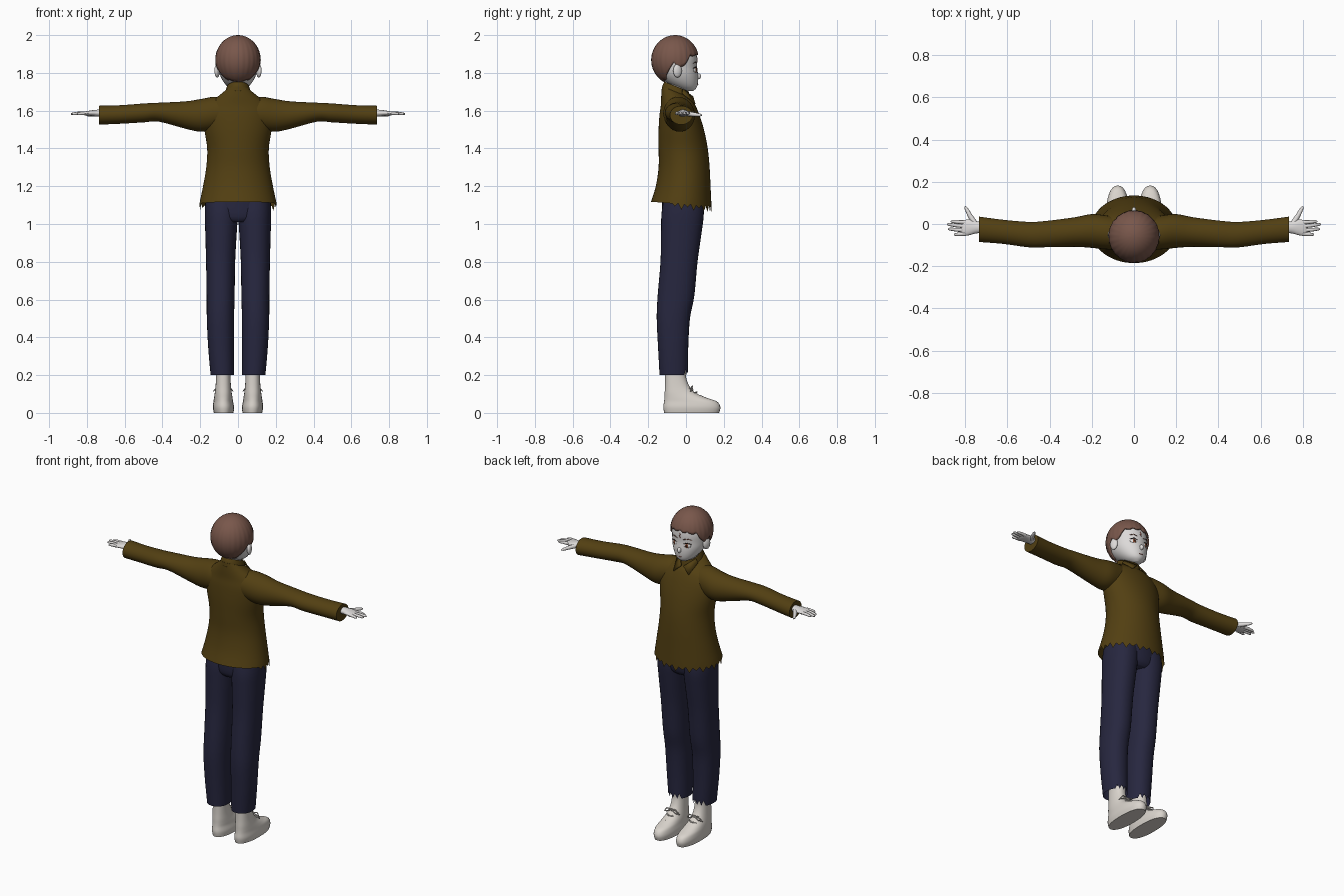
import bpy, bmesh, math
from mathutils import Matrix, Vector

cube = bpy.data.objects.get("Cube")
if cube:
    bpy.data.objects.remove(cube)


def material(name, r, g, b):
    m = bpy.data.materials.new(name)
    m.use_nodes = True
    m.diffuse_color = (r, g, b, 1)
    m.node_tree.nodes["Principled BSDF"].inputs["Base Color"].default_value = (r, g, b, 1)
    return m


SKIN = material("pale skin", 0.72, 0.70, 0.69)
HAIR = material("brown hair", 0.19, 0.095, 0.07)
SHIRT = material("olive brown cloth", 0.085, 0.05, 0.006)
TROUSER = material("navy cloth", 0.02, 0.02, 0.05)
SHOE = material("off white leather", 0.70, 0.66, 0.61)
WHITE = material("eye white", 0.85, 0.85, 0.85)
IRIS = material("reddish brown iris", 0.25, 0.07, 0.03)
DARK = material("dark lash", 0.02, 0.012, 0.01)
LIP = material("dull red", 0.40, 0.12, 0.09)


def add(name, bm, mat):
    bmesh.ops.recalc_face_normals(bm, faces=bm.faces)
    me = bpy.data.meshes.new(name)
    bm.to_mesh(me)
    bm.free()
    me.materials.append(mat)
    ob = bpy.data.objects.new(name, me)
    bpy.context.collection.objects.link(ob)
    return ob


def smooth_rings(rings, steps=4):
    """Catmull-Rom interpolation through the ring settings."""
    out = []
    for i in range(len(rings) - 1):
        a, b, c, d = (rings[max(0, min(len(rings) - 1, i + k))] for k in (-1, 0, 1, 2))
        for s in range(steps):
            t = s / steps
            out.append([q + t / 2 * ((r - p) + t * (2 * p - 5 * q + 4 * r - w + t * (3 * (q - r) + w - p)))
                        for p, q, r, w in zip(a, b, c, d)])
    return out + [list(rings[-1])]


def loft(name, rings, mat, axis="z", n=32, power=2, caps=(True, True), edit=None):
    """Rings are (position, centre u, centre v, radius u, radius v, tilt)."""
    bm = bmesh.new()
    rows = []
    for k, (p, cu, cv, ru, rv, tilt) in enumerate(smooth_rings(rings)):
        row = []
        for i in range(n):
            c, s = (math.cos(2 * math.pi * i / n), math.sin(2 * math.pi * i / n))
            du = ru * math.copysign(abs(c) ** (2 / power), c)
            dv = rv * math.copysign(abs(s) ** (2 / power), s)
            q = p + tilt * dv
            co = Vector((cu + du, cv + dv, q)) if axis == "z" else Vector((q, cu + du, cv + dv))
            if edit and k == 0:
                co.z += edit(i, co)
            row.append(bm.verts.new(co))
        rows.append(row)
    for a, b in zip(rows, rows[1:]):
        for i in range(n):
            j = (i + 1) % n
            bm.faces.new((a[i], a[j], b[j], b[i]))
    for flag, row in zip(caps, (rows[0], rows[-1])):
        if flag:
            bm.faces.new(row)
    return add(name, bm, mat)


def ball(name, centre, size, mat, turn=0):
    bm = bmesh.new()
    bmesh.ops.create_uvsphere(bm, u_segments=20, v_segments=12, radius=1)
    bm.transform(Matrix.Translation(centre) @ Matrix.Rotation(turn, 4, "Z") @ Matrix.Diagonal((*size, 1)))
    return add(name, bm, mat)


def tube(name, points, radii, mat):
    cu = bpy.data.curves.new(name, "CURVE")
    cu.dimensions = "3D"
    cu.bevel_depth = 1
    cu.bevel_resolution = 2
    cu.use_fill_caps = True
    sp = cu.splines.new("POLY")
    sp.points.add(len(points) - 1)
    for pt, co, r in zip(sp.points, points, radii):
        pt.co = (*co, 1)
        pt.radius = r
    cu.materials.append(mat)
    ob = bpy.data.objects.new(name, cu)
    bpy.context.collection.objects.link(ob)
    return ob


# Head, nose, mouth and neck
loft("head", [(1.703, 0, .015, .015, .02, 0), (1.72, 0, .003, .047, .052, 0),
              (1.75, 0, -.02, .075, .083, 0), (1.79, 0, -.04, .096, .104, 0),
              (1.83, 0, -.05, .104, .109, 0), (1.88, 0, -.055, .107, .113, 0),
              (1.93, 0, -.055, .09, .1, 0), (1.97, 0, -.055, .05, .055, 0)], SKIN)
ball("nose", (0, .064, 1.782), (.011, .016, .016), SKIN)
tube("mouth", [(-.018, .058, 1.742), (0, .062, 1.74), (.018, .058, 1.742)], (.001, .003, .001), LIP)
tube("forehead_mark", [(.004, .057, 1.885), (-.004, .059, 1.872), (.005, .059, 1.87), (-.002, .06, 1.857)],
     (.002,) * 4, LIP)
loft("neck", [(1.62, 0, -.05, .046, .05, 0), (1.70, 0, -.045, .044, .048, 0),
              (1.76, 0, -.045, .046, .05, 0)], SKIN)

# Hair cap with a scalloped hairline: keys are (turn from the front, reach down) in degrees
HAIRLINE = [(0, 73), (50, 78), (70, 104), (80, 106), (92, 94), (108, 112), (125, 138), (180, 152)]


def reach(deg):
    for (a, p), (b, q) in zip(HAIRLINE, HAIRLINE[1:]):
        if deg <= b:
            return p + (q - p) * (deg - a) / (b - a)
    return HAIRLINE[-1][1]


bm = bmesh.new()
crown = bm.verts.new((0, -.058, 2))
rows = []
for i in range(96):
    deg = (i + .5) * 3.75 - 180
    end = math.radians(reach(abs(deg)) + 4 * abs(math.sin(math.radians(deg * 7.5))))
    row = []
    for k in range(1, 15):
        p, a = end * k / 14, math.radians(deg)
        lump = 1 + .008 * math.sin(a * 24) * math.sin(p) ** 2
        row.append(bm.verts.new((.12 * lump * math.sin(p) * math.sin(a),
                                 -.058 + .126 * lump * math.sin(p) * math.cos(a),
                                 1.868 + .132 * math.cos(p))))
    rows.append(row)
for a, b in zip(rows, rows[1:] + rows[:1]):
    bm.faces.new((crown, a[0], b[0]))
    for k in range(13):
        bm.faces.new((a[k], a[k + 1], b[k + 1], b[k]))
hair = add("hair", bm, HAIR)
mod = hair.modifiers.new("thickness", "SOLIDIFY")
mod.thickness = .012

# Shirt body with a ragged front hem
loft("shirt_body", [(1.105, 0, -.025, .205, .16, -.08), (1.2, 0, -.015, .185, .145, 0),
                    (1.3, 0, -.01, .168, .135, 0), (1.4, 0, -.015, .163, .13, 0),
                    (1.5, 0, -.025, .178, .12, 0), (1.58, 0, -.035, .183, .105, 0),
                    (1.63, 0, -.042, .16, .091, 0), (1.665, 0, -.048, .118, .083, -.15),
                    (1.70, 0, -.055, .068, .072, -.4)],
     SHIRT, n=60, caps=(False, True),
     edit=lambda i, co: (-.03, 0, -.015, .004)[i % 4] if co.y > -.06 else 0)
collar = loft("collar_band", [(1.675, 0, -.052, .072, .078, -.4), (1.705, 0, -.052, .065, .072, -.4),
                              (1.728, 0, -.05, .058, .064, -.4)], SHIRT, caps=(False, False))
collar.modifiers.new("thickness", "SOLIDIFY").thickness = .008

# Hips of the trousers
loft("trouser_hips", [(1.01, 0, -.02, .10, .085, 0), (1.04, 0, -.018, .16, .105, 0),
                      (1.13, 0, -.015, .17, .112, 0)], TROUSER)

for s, side in ((1, "left_"), (-1, "right_")):
    # Ear, eye and brow
    ball(side + "ear", (s * .11, -.045, 1.812), (.013, .024, .036), SKIN, s * .35)
    ball(side + "eye_white", (s * .043, .0475, 1.815), (.021, .007, .014), WHITE, -s * .4)
    ball(side + "iris", (s * .042, .0525, 1.815), (.010, .004, .013), IRIS, -s * .4)
    ball(side + "pupil", (s * .042, .0555, 1.815), (.005, .002, .007), DARK, -s * .4)
    tube(side + "upper_lash", [(s * .022, .058, 1.825), (s * .043, .054, 1.832), (s * .066, .039, 1.824)],
         (.001, .003, .002), DARK)
    tube(side + "brow", [(s * .02, .057, 1.85), (s * .045, .052, 1.857), (s * .068, .037, 1.85)],
         (.001, .003, .001), HAIR)

    # Collar point
    bm = bmesh.new()
    bm.faces.new([bm.verts.new(c) for c in ((s * .006, .034, 1.672), (s * .05, .046, 1.632),
                                            (s * .07, -.02, 1.69), (s * .055, -.02, 1.712))])
    flap = add(side + "collar_point", bm, SHIRT)
    flap.modifiers.new("thickness", "SOLIDIFY").thickness = .006

    # Sleeve
    arm = [(.06, -.045, 1.59, .075, .08, 0), (.13, -.04, 1.585, .08, .088, 0),
           (.2, -.033, 1.575, .08, .086, 0), (.28, -.038, 1.577, .07, .072, 0),
           (.42, -.048, 1.592, .062, .05, 0), (.5, -.05, 1.588, .06, .05, 0),
           (.62, -.037, 1.58, .057, .049, 0), (.735, -.025, 1.576, .06, .05, 0)]
    loft(side + "sleeve", [(s * r[0], *r[1:]) for r in arm], SHIRT, axis="x")

    # Hand: palm, four fingers and thumb
    palm = [(.70, -.018, 1.587, .026, .02, 0), (.745, -.016, 1.587, .028, .018, 0),
            (.78, -.016, 1.587, .037, .014, 0), (.81, -.02, 1.585, .037, .010, 0),
            (.822, -.021, 1.584, .03, .005, 0)]
    loft(side + "palm", [(s * r[0], *r[1:]) for r in palm], SKIN, axis="x", n=20)
    for finger, y0, x1, y1 in (("index", .008, .868, .012), ("middle", -.011, .885, -.002),
                               ("ring", -.03, .88, -.024), ("little", -.047, .853, -.05)):
        mid = (s * (x1 + .805) / 2, (y0 + y1) / 2, 1.586)
        tube(side + finger + "_finger", [(s * .80, y0, 1.586), mid, (s * (x1 - .008), y1, 1.583),
                                         (s * x1, y1, 1.582)], (.0095, .0088, .007, .003), SKIN)
    tube(side + "thumb", [(s * .752, .0, 1.585), (s * .778, .042, 1.58), (s * .795, .074, 1.577),
                          (s * .80, .084, 1.576)], (.014, .011, .008, .003), SKIN)

    # Trouser leg with a torn front hem
    leg = [(.2, .083, -.065, .062, .075, 0), (.35, .09, -.068, .068, .08, 0),
           (.5, .093, -.067, .072, .088, 0), (.62, .092, -.053, .074, .097, 0),
           (.8, .092, -.037, .077, .098, 0), (.95, .09, -.025, .083, .107, 0),
           (1.05, .088, -.018, .088, .112, 0), (1.12, .085, -.015, .088, .105, 0)]
    loft(side + "trouser_leg", [(r[0], s * r[1], *r[2:]) for r in leg], TROUSER, power=2.2,
         caps=(False, True), edit=lambda i, co: (.03 if i % 2 else 0) if co.y > -.015 else 0)

    # Shoe and laces
    shoe = [(0, .076, .03, .052, .145, 0), (.03, .077, .031, .056, .151, 0),
            (.06, .078, .024, .052, .14, 0), (.08, .078, -.002, .049, .112, 0),
            (.105, .078, -.03, .045, .083, 0), (.14, .078, -.046, .041, .065, 0),
            (.19, .078, -.055, .038, .055, 0), (.23, .078, -.055, .038, .055, 0)]
    loft(side + "shoe", [(r[0], s * r[1], *r[2:]) for r in shoe], SHOE, power=2.3)
    for k in range(3):
        y, z = .028 + .026 * k, .132 - .022 * k
        tube(side + "lace_%d" % (k + 1), [(s * .055, y - .012, z - .004), (s * .078, y + .003, z),
                                          (s * .101, y - .012, z - .004)], (.004,) * 3, SHOE)
    for d in (-1, 1):
        tube(side + "lace_bow", [(s * .078, .03, .138), (s * .078 + d * .03, .035, .142),
                                 (s * .078 + d * .052, .025, .115), (s * .078 + d * .03, .036, .122),
                                 (s * .078, .03, .138)], (.0035,) * 5, SHOE)

# Smooth shading with sharp edges kept
bpy.ops.object.select_all(action="DESELECT")
for ob in bpy.context.collection.objects:
    if ob.type == "MESH":
        ob.select_set(True)
        bpy.context.view_layer.objects.active = ob
bpy.ops.object.shade_smooth_by_angle(angle=math.radians(50))
